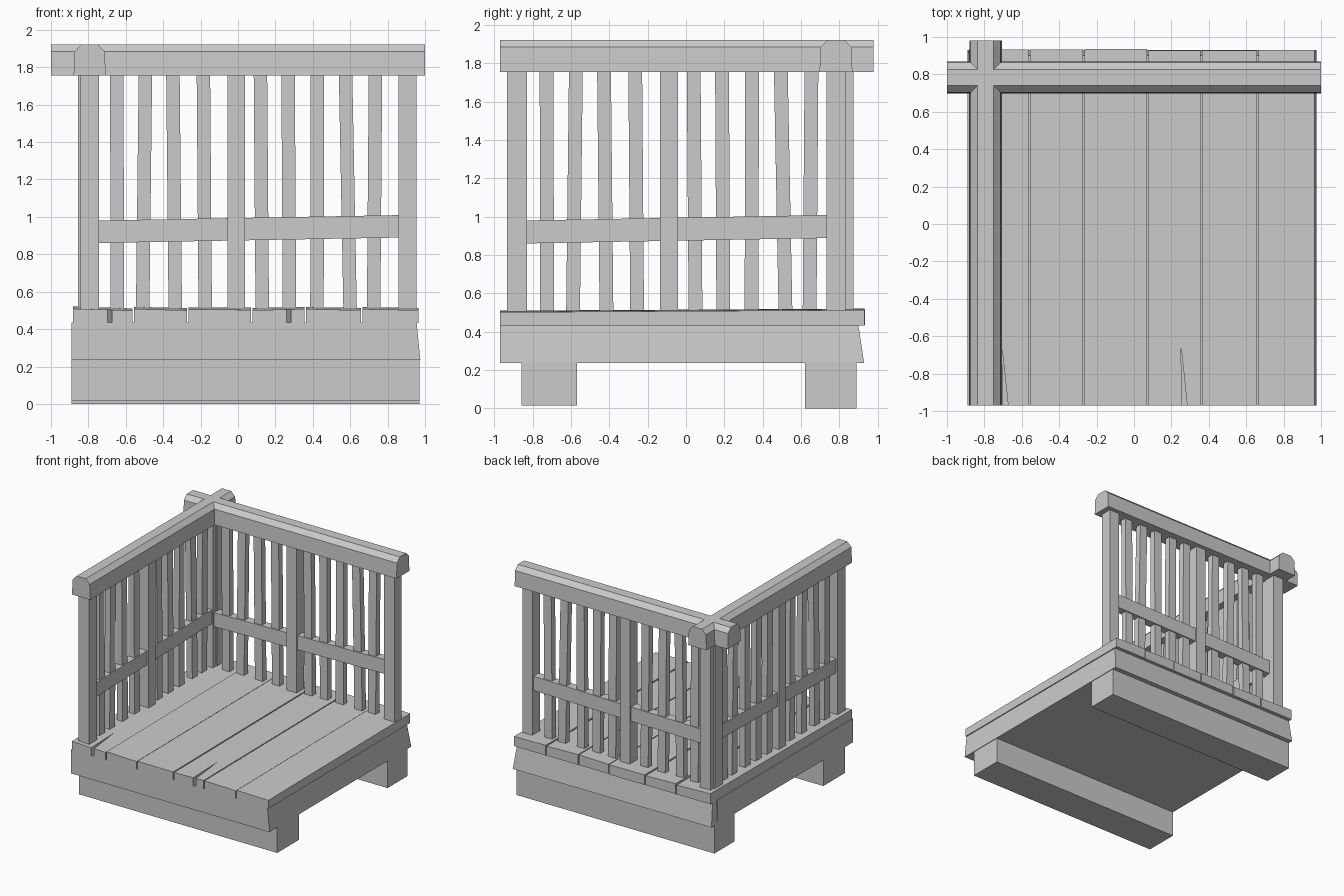
import bpy
import bmesh
import random
from mathutils import Matrix, Vector

random.seed(4)
cube = bpy.data.objects.get("Cube")
if cube:
    bpy.data.objects.remove(cube, do_unlink=True)

wood = bpy.data.materials.new("grey_wood")
wood.use_nodes = True
GREY = (0.6, 0.6, 0.6, 1)
wood.diffuse_color = GREY
wood.node_tree.nodes["Principled BSDF"].inputs["Base Color"].default_value = GREY


def finish(name, bm, place=Matrix()):
    bm.transform(place)
    bmesh.ops.recalc_face_normals(bm, faces=bm.faces)
    mesh = bpy.data.meshes.new(name)
    bm.to_mesh(mesh)
    bm.free()
    mesh.materials.append(wood)
    obj = bpy.data.objects.new(name, mesh)
    bpy.context.collection.objects.link(obj)
    return obj


def block(name, lo, hi, bend=None, place=Matrix()):
    """Box between two corners; bend moves each corner for uneven timber."""
    bm = bmesh.new()
    bmesh.ops.create_cube(bm, size=1)
    lo, hi = Vector(lo), Vector(hi)
    for v in bm.verts:
        t = v.co + Vector((0.5, 0.5, 0.5))
        v.co = Vector(l + (h - l) * k for l, h, k in zip(lo, hi, t))
        if bend:
            v.co += Vector(bend(t))
    return finish(name, bm, place)


def prism(name, points, offset, bend=None, place=Matrix()):
    """Outline of 3D points pushed along an offset."""
    bm = bmesh.new()
    face = bm.faces.new([bm.verts.new(p) for p in points])
    new = bmesh.ops.extrude_face_region(bm, geom=[face])["geom"]
    bmesh.ops.translate(bm, vec=offset, verts=[g for g in new if isinstance(g, bmesh.types.BMVert)])
    if bend:
        for v in bm.verts:
            v.co.z += bend(v.co)
    return finish(name, bm, place)


# Foundation beams and platform body
block("front_beam", (-0.89, -0.86, 0.015), (0.97, -0.57, 0.237))
block("back_beam", (-0.89, 0.62, 0), (0.97, 0.89, 0.237))
block("platform_body", (-0.89, -0.97, 0.235), (0.975, 0.85, 0.435),
      lambda t: (-0.02 * t.z if t.x else 0, 0, 0))
block("back_board", (-0.89, 0.85, 0.235), (0.975, 0.93, 0.435),
      lambda t: (-0.02 * t.z if t.x else 0.01 * t.z, -0.03 * t.z * t.y, 0))

# Floor planks, two of them split at the front end
seams = [-0.885, -0.56, -0.268, 0.074, 0.36, 0.662, 0.968]
cracks = {0: (-0.695, -0.65), 4 - 1: (0.262, -0.64)}
for i, (a, b) in enumerate(zip(seams, seams[1:])):
    a, b = a + 0.004, b - 0.004
    front, back = -0.97, 0.935 - random.uniform(0, 0.008)
    outline = [(a, front)]
    if i in cracks:
        x, depth = cracks[i]
        outline += [(x - 0.004, front), (x - 0.012, depth), (x + 0.022, front)]
    outline += [(b, front), (b, back), (a, back)]
    tilt = random.uniform(-0.04, 0.04)
    prism(f"floor_plank_{i + 1}", [(x, y, 0.432) for x, y in outline], (0, 0, 0.072),
          lambda c, m=(a + b) / 2, k=tilt: (0.006 * (c.y + 1) + k * (c.x - m)) if c.z > 0.46 else 0)


# One railing along x; centre of each baluster at the top and at the foot
balusters = [(-0.648, -0.645), (-0.495, -0.51), (-0.348, -0.335), (-0.185, -0.175),
             (0.12, 0.13), (0.268, 0.275), (0.425, 0.422), (0.575, 0.6), (0.735, 0.725)]


def railing(side, place, start, end):
    for label, u, w in (("first", -0.802, 0.105), ("middle", -0.01, 0.094), ("last", 0.906, 0.095)):
        block(f"{side}_{label}_post", (u - w / 2, -0.05, 0.47), (u + w / 2, 0.05, 1.77), None, place)
    for i, (top, foot) in enumerate(balusters):
        block(f"{side}_baluster_{i + 1}", (foot - 0.036, -0.026, 0.47), (foot + 0.036, 0.026, 1.77),
              lambda t, d=top - foot: (d * t.z, 0, 0), place)
    # Middle rail rises slightly along its length
    block(f"{side}_middle_rail", (-0.78, -0.036, 0.86), (0.89, 0.036, 0.98),
          lambda t: (0, 0, 0.03 * t.x), place)
    # Handrail with chamfered top
    half = [(0.086, 1.755), (0.08, 1.885), (0.043, 1.923)]
    profile = half + [(-y, z) for y, z in reversed(half)]
    prism(f"{side}_handrail", [(start, y, z) for y, z in profile], (end - start, 0, 0), None, place)


railing("back", Matrix.Translation((0, 0.783, 0)), -1, 1)
railing("side", Matrix.Translation((-0.793, -0.08, 0)) @ Matrix.Rotation(1.5707963, 4, "Z")
        @ Matrix.Scale(-1, 4, (0, 1, 0)), -0.89, 1.06)
